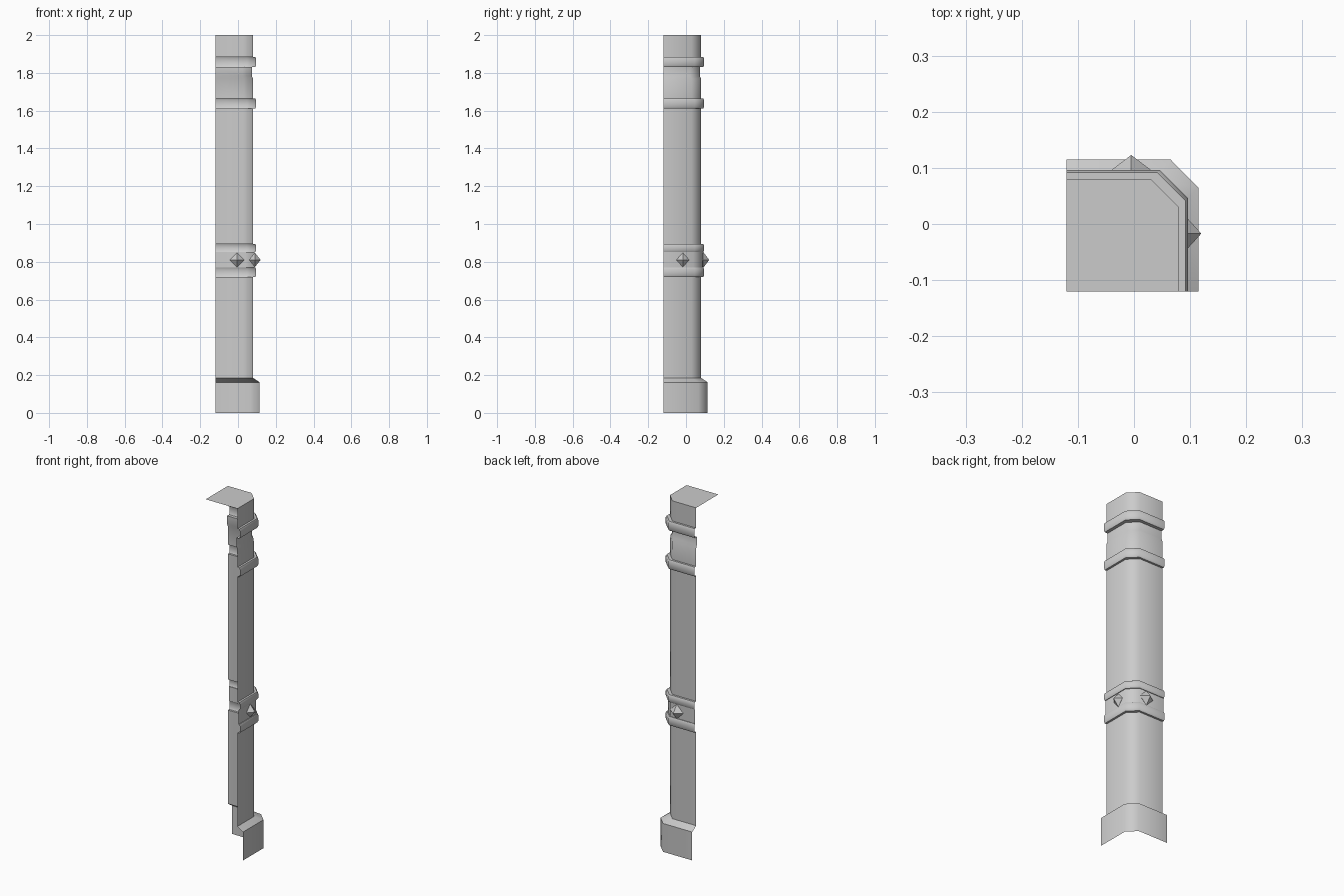
import bpy, bmesh, math

if "Cube" in bpy.data.objects:
    bpy.data.objects.remove(bpy.data.objects["Cube"])

END = -0.12      # open edges of the corner trim
CHAMFER = 0.05   # width of the cut corner


def outline(r):
    """Plan of the open L-shaped strip at reach r."""
    return [(END, r), (r - CHAMFER, r), (r, r - CHAMFER), (r, END)]


def finish(bm, name, angle=None):
    mesh = bpy.data.meshes.new(name)
    bm.to_mesh(mesh)
    bm.free()
    obj = bpy.data.objects.new(name, mesh)
    bpy.context.collection.objects.link(obj)
    if angle:
        bpy.ops.object.select_all(action='DESELECT')
        obj.select_set(True)
        bpy.context.view_layer.objects.active = obj
        bpy.ops.object.shade_smooth_by_angle(angle=math.radians(angle))
    return obj


def band(z0, z1, below=0.08, above=0.08, r=0.096):
    """Raised moulding with softened edges."""
    b = 0.009
    return [(below, z0), (r - b / 2, z0), (r, z0 + b),
            (r, z1 - b), (r - b / 2, z1), (above, z1)]


# vertical profile: (reach, height)
profile = [(0.115, 0), (0.115, 0.162), (0.08, 0.185)]
profile += band(0.72, 0.77, above=0.088)
profile += band(0.852, 0.895, below=0.088)
profile += band(1.612, 1.665)
profile += [(0.079, 1.77), (0.073, 1.785)]
profile += band(1.832, 1.885, below=0.073)
profile += [(0.08, 2.0)]

# pillar shell, open at the inner sides and the bottom
bm = bmesh.new()
rows = [[bm.verts.new((x, y, z)) for x, y in outline(r)] for r, z in profile]
for lo, hi in zip(rows, rows[1:]):
    for i in range(3):
        bm.faces.new((lo[i + 1], lo[i], hi[i], hi[i + 1]))
finish(bm, "corner_pillar", 50)

# flat top cap
bm = bmesh.new()
pts = outline(0.08)[::-1] + [(END, END)]
bm.faces.new([bm.verts.new((x, y, 2.0)) for x, y in pts])
finish(bm, "top_cap")


# diamond studs on the middle band
def stud(name, centre, size):
    bm = bmesh.new()
    ring = [bm.verts.new((size[0] * math.cos(a), size[1] * math.sin(a), 0))
            for a in (k * math.pi / 2 for k in range(4))]
    for s in (1, -1):
        tip = bm.verts.new((0, 0, s * size[2]))
        for i in range(4):
            a, b = ring[i], ring[(i + 1) % 4]
            bm.faces.new((a, b, tip) if s > 0 else (b, a, tip))
    obj = finish(bm, name)
    obj.location = centre


stud("back_stud", (-0.005, 0.091, 0.81), (0.042, 0.032, 0.042))
stud("side_stud", (0.089, -0.017, 0.81), (0.031, 0.034, 0.038))
